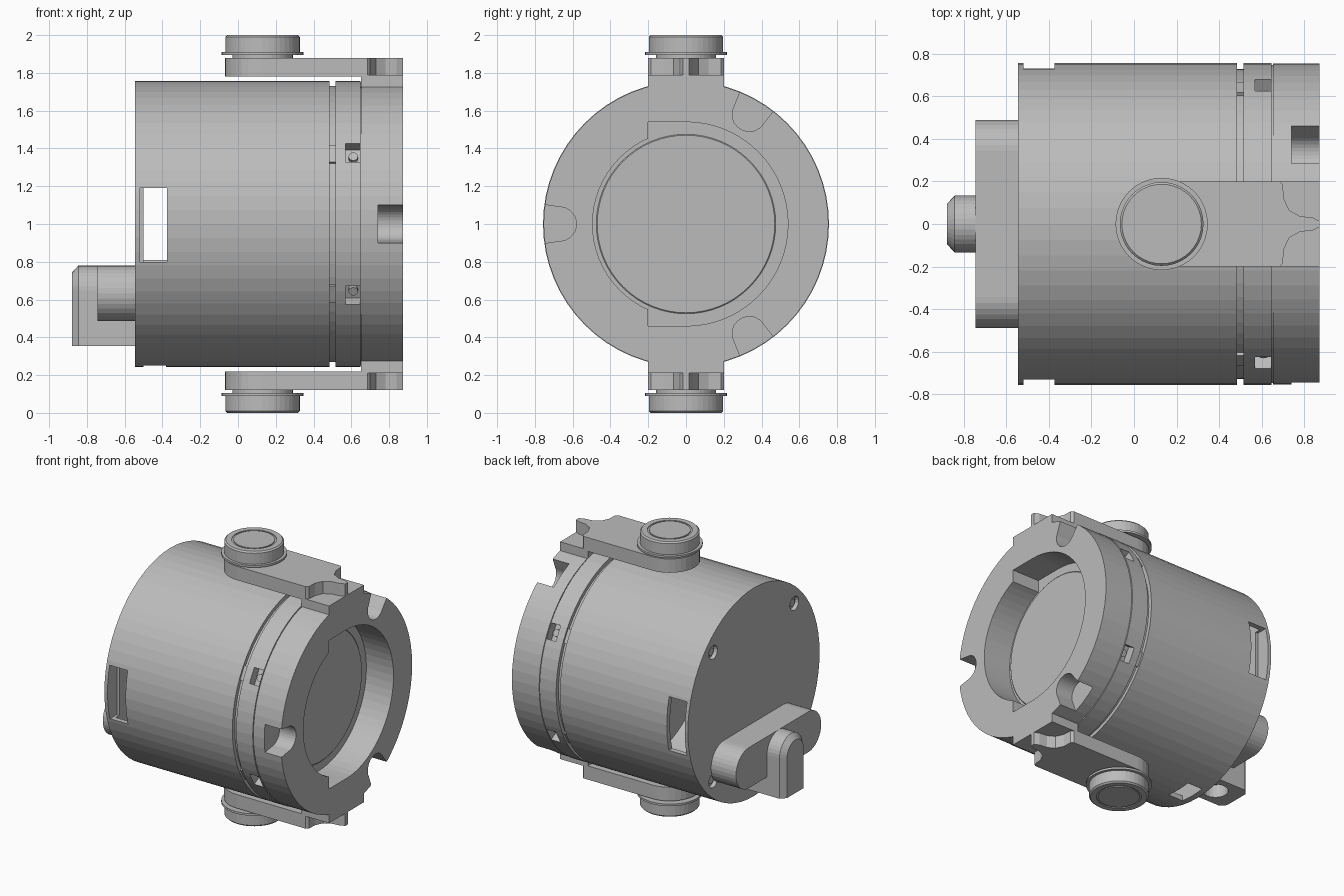
import bpy, bmesh, math
from mathutils import Matrix, Vector

if "Cube" in bpy.data.objects:
    bpy.data.objects.remove(bpy.data.objects["Cube"], do_unlink=True)

grey = bpy.data.materials.new("plain_grey")
grey.use_nodes = True
COLOUR = (0.5, 0.5, 0.5, 1)
grey.diffuse_color = COLOUR
grey.node_tree.nodes["Principled BSDF"].inputs["Base Color"].default_value = COLOUR

R = 0.757          # drum radius
AXIS = Vector((0, 0, 1))   # drum axis passes through here, along x


def finish(name, bm):
    bmesh.ops.remove_doubles(bm, verts=bm.verts, dist=1e-5)
    bmesh.ops.recalc_face_normals(bm, faces=bm.faces)
    mesh = bpy.data.meshes.new(name)
    bm.to_mesh(mesh)
    bm.free()
    mesh.materials.append(grey)
    obj = bpy.data.objects.new(name, mesh)
    bpy.context.collection.objects.link(obj)
    return obj


def loft(name, loops):
    """Skin a list of equal-length point loops and cap both ends."""
    bm = bmesh.new()
    rings = [[bm.verts.new(p) for p in loop] for loop in loops]
    n = len(rings[0])
    for a, b in zip(rings, rings[1:]):
        for i in range(n):
            j = (i + 1) % n
            bm.faces.new((a[i], a[j], b[j], b[i]))
    bm.faces.new(rings[0])
    bm.faces.new(rings[-1])
    return finish(name, bm)


def prism_x(name, pts, x0, x1):
    return loft(name, [[(x, y, z) for y, z in pts] for x in (x0, x1)])


def prism_z(name, pts, z0, z1):
    return loft(name, [[(x, y, z) for x, y in pts] for z in (z0, z1)])


def arc(cx, cy, r, a0, a1, n=16):
    angles = [math.radians(a0 + (a1 - a0) * i / n) for i in range(n + 1)]
    return [(cx + r * math.cos(a), cy + r * math.sin(a)) for a in angles]


def circle(cx, cy, r, n):
    return arc(cx, cy, r, 0, 360, n)[:-1]


def turned_x(name, profile, n=64):
    return loft(name, [[(x, y, z) for y, z in circle(0, 1, r, n)] for x, r in profile])


def box(name, lo, hi):
    return prism_z(name, [(lo[0], lo[1]), (hi[0], lo[1]), (hi[0], hi[1]), (lo[0], hi[1])],
                   lo[2], hi[2])


def spin(obj, degrees):
    """Turn an object built on the +y side around the drum axis."""
    obj.data.transform(Matrix.Translation(AXIS)
                       @ Matrix.Rotation(math.radians(degrees), 4, 'X')
                       @ Matrix.Translation(-AXIS))
    return obj


def cut(target, cutters):
    for c in cutters:
        c.hide_render = True
        mod = target.modifiers.new("cut", 'BOOLEAN')
        mod.operation = 'DIFFERENCE'
        mod.solver = 'EXACT'
        mod.object = c
        bpy.context.view_layer.objects.active = target
        bpy.ops.object.modifier_apply(modifier=mod.name)
        bpy.data.objects.remove(c, do_unlink=True)


# Drum with its groove and front collar
drum = turned_x("drum", [(-0.545, R), (0.485, R), (0.485, 0.73), (0.515, 0.73), (0.515, R),
                         (0.648, R), (0.648, 0.748), (0.654, 0.748), (0.654, 0.754),
                         (0.873, 0.754)])

# Hollow rear chamber, side slots and bottom slot
cutters = [turned_x("chamber", [(-0.5, 0.72), (0.3, 0.72)])]
for side in (0, 180):
    cutters.append(spin(box("side_slot", (-0.52, 0.65, 0.81), (-0.375, 0.8, 1.2)), side))
cutters.append(spin(box("bottom_slot", (-0.5, 0.65, 0.9), (-0.38, 0.8, 1.1)), -90))

# Front opening: round, with a wider step on one side
cutters.append(turned_x("opening", [(0.655, 0.495), (0.9, 0.495)]))
step = [(-0.2, 0.46)] + arc(0, 1, 0.54, -90, 90, 32) + [(-0.2, 1.54)]
cutters.append(prism_x("opening_step", step, 0.655, 0.9))

# Three rounded notches in the collar
notch = [(0.8, 1.11)] + arc(0.67, 1, 0.09, 90, 270) + [(0.8, 0.89)]
for angle in (60, 180, 300):
    cutters.append(spin(prism_x("notch", notch, 0.74, 0.9), angle))

# Small square windows and rear screw holes
for angle in (30, 150, 210, 330):
    cutters.append(spin(box("window", (0.57, 0.69, 0.945), (0.645, 0.8, 1.055)), angle))
for angle in (45, 135, 225, 315):
    cutters.append(spin(prism_x("screw_hole", circle(0.66, 1, 0.05, 16), -0.6, -0.515), angle))
cut(drum, cutters)

# Lens disc inside the opening
turned_x("lens", [(0.64, 0.475), (0.663, 0.475), (0.667, 0.47)])

# Screws in the windows, tabs across the groove
for angle in (30, 150, 210, 330):
    screw = loft("window_screw", [[(x, y, z) for x, z in circle(0.61, 1, 0.025, 12)]
                                  for y in (0.68, 0.715)])
    spin(screw, angle)
    spin(box("groove_tab", (0.48, 0.71, 0.95), (0.52, 0.742, 1.05)), angle)
for angle in (45, 135, 225, 315):
    spin(prism_x("rear_screw", circle(0.66, 1, 0.03, 6), -0.53, -0.51), angle)

# Rear grip: horizontal rounded bar
bar = arc(0.343, 0.633, 0.147, -90, 90) + arc(-0.343, 0.633, 0.147, 90, 270)
prism_x("grip_bar", bar, -0.745, -0.54)


# Rear grip: upright arched block with a chamfered end and a socket below
def arch(x, r):
    pts = [(r, 0.355)] + arc(0, 0.647, r, 0, 180) + [(-r, 0.355)]
    return [(x, y, z) for y, z in pts]


block = loft("grip_block", [arch(-0.54, 0.133), arch(-0.845, 0.133), arch(-0.88, 0.095)])
cut(block, [prism_z("socket", circle(-0.7, 0, 0.085, 24), 0.3, 0.45)])

# Brackets and pivot hubs, above and below
scoop = [(0.685, 0.2), (0.7, 0.185), (0.705, 0.12), (0.73, 0.065), (0.78, 0.037),
         (0.84, 0.03), (0.873, 0.015)]
arm = arc(0.13, 0, 0.2, 90, 270) + [(x, -y) for x, y in scoop] + scoop[::-1]
hub = [(0.87, 0.16), (0.895, 0.16), (0.895, 0.217), (0.91, 0.217), (0.91, 0.197),
       (0.99, 0.197), (1.0, 0.187), (1.0, 0.148), (0.994, 0.148), (0.994, 0.136),
       (1.0, 0.136)]
for label, s in (("top", 1), ("bottom", -1)):
    prism_z(label + "_arm", arm, 1 + s * 0.78, 1 + s * 0.88)
    box(label + "_arm_foot", (0.65, -0.2, 1 + s * 0.7), (0.873, 0.2, 1 + s * 0.79))
    loft(label + "_pivot_hub", [[(x, y, 1 + s * h) for x, y in circle(0.13, 0, r, 40)]
                                for h, r in hub])
